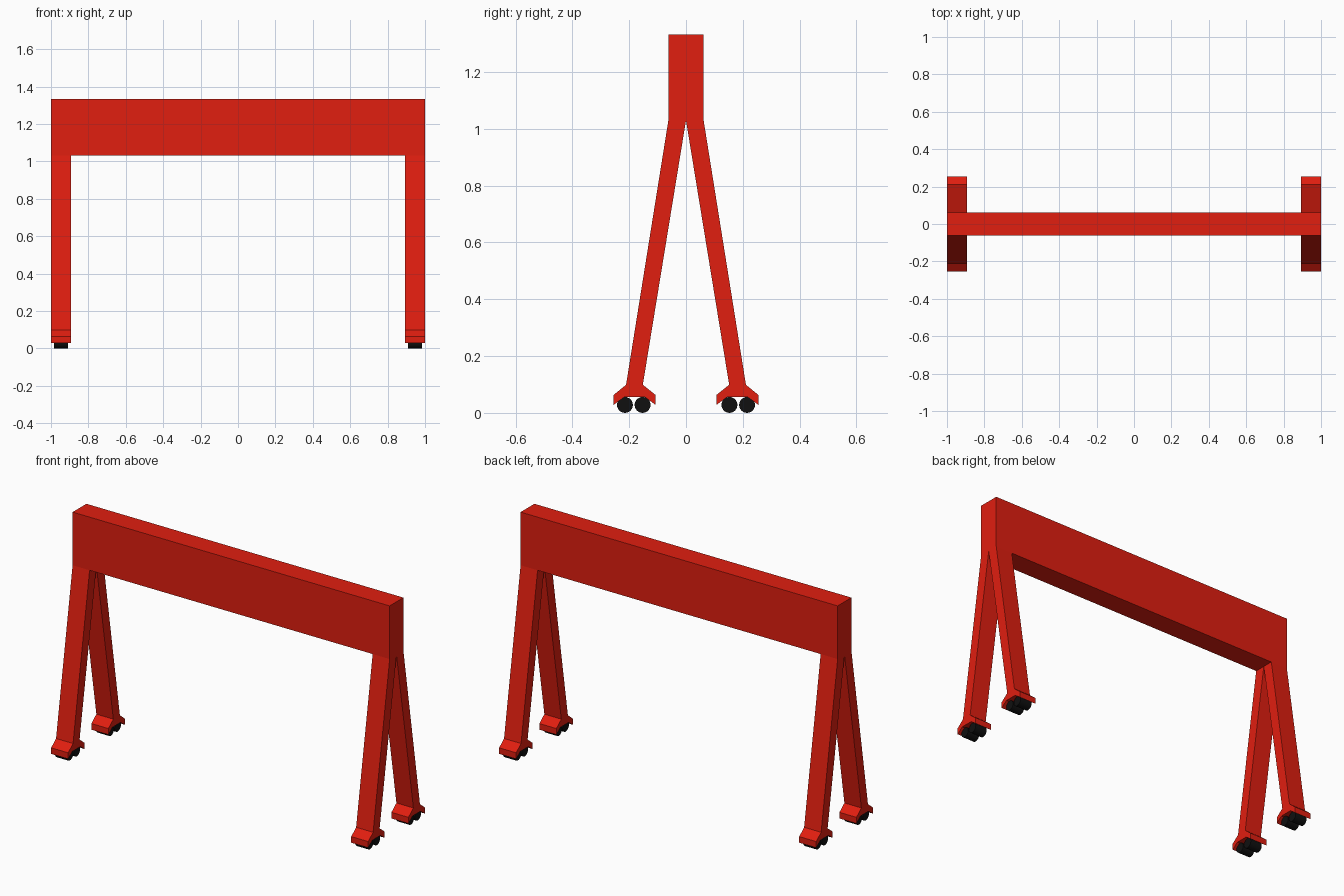
import bpy, bmesh, math
from mathutils import Matrix

if "Cube" in bpy.data.objects:
    bpy.data.objects.remove(bpy.data.objects["Cube"])


def material(name, color):
    m = bpy.data.materials.new(name)
    m.diffuse_color = color
    m.use_nodes = True
    m.node_tree.nodes["Principled BSDF"].inputs["Base Color"].default_value = m.diffuse_color
    return m


RED = material("red_paint", (0.75, 0.013, 0.005, 1))
BLACK = material("black_rubber", (0.005, 0.005, 0.005, 1))


def finish(name, bm, mat):
    bmesh.ops.recalc_face_normals(bm, faces=bm.faces)
    mesh = bpy.data.meshes.new(name)
    bm.to_mesh(mesh)
    bm.free()
    mesh.materials.append(mat)
    ob = bpy.data.objects.new(name, mesh)
    bpy.context.collection.objects.link(ob)
    return ob


def extrude_profile(name, points, x0, x1, mat):
    """Extrude a (y, z) outline along x."""
    bm = bmesh.new()
    face = bm.faces.new([bm.verts.new((x0, y, z)) for y, z in points])
    out = bmesh.ops.extrude_face_region(bm, geom=[face])
    verts = [v for v in out["geom"] if isinstance(v, bmesh.types.BMVert)]
    bmesh.ops.translate(bm, verts=verts, vec=(x1 - x0, 0, 0))
    return finish(name, bm, mat)


def wheel(name, x, y):
    bm = bmesh.new()
    bmesh.ops.create_cone(bm, cap_ends=True, segments=24, radius1=0.028,
                          radius2=0.028, depth=0.075,
                          matrix=Matrix.Translation((x, y, 0.028))
                          @ Matrix.Rotation(math.pi / 2, 4, 'Y'))
    ob = finish(name, bm, BLACK)
    bpy.ops.object.select_all(action='DESELECT')
    ob.select_set(True)
    bpy.context.view_layer.objects.active = ob
    bpy.ops.object.shade_smooth_by_angle(angle=math.radians(40))


# Top beam
extrude_profile("top_beam", [(-0.062, 1.03), (0.062, 1.03),
                             (0.062, 1.333), (-0.062, 1.333)], -1, 1, RED)

# Slanted leg with its flared wheel housing
LEG = [(0, 1.03), (0.062, 1.03), (0.211, 0.099), (0.255, 0.063),
       (0.255, 0.028), (0.217, 0.056), (0.145, 0.056), (0.107, 0.028),
       (0.107, 0.063), (0.152, 0.099)]

for sx, side in ((-1, "left"), (1, "right")):
    for sy, end in ((-1, "front"), (1, "back")):
        tag = f"{end}_{side}"
        extrude_profile(f"leg_{tag}", [(sy * y, z) for y, z in LEG],
                        sx * 0.893, sx * 1.0, RED)
        # Pair of wheels under each leg
        for label, y in (("inner", 0.153), ("outer", 0.215)):
            wheel(f"{label}_wheel_{tag}", sx * 0.9465, sy * y)
